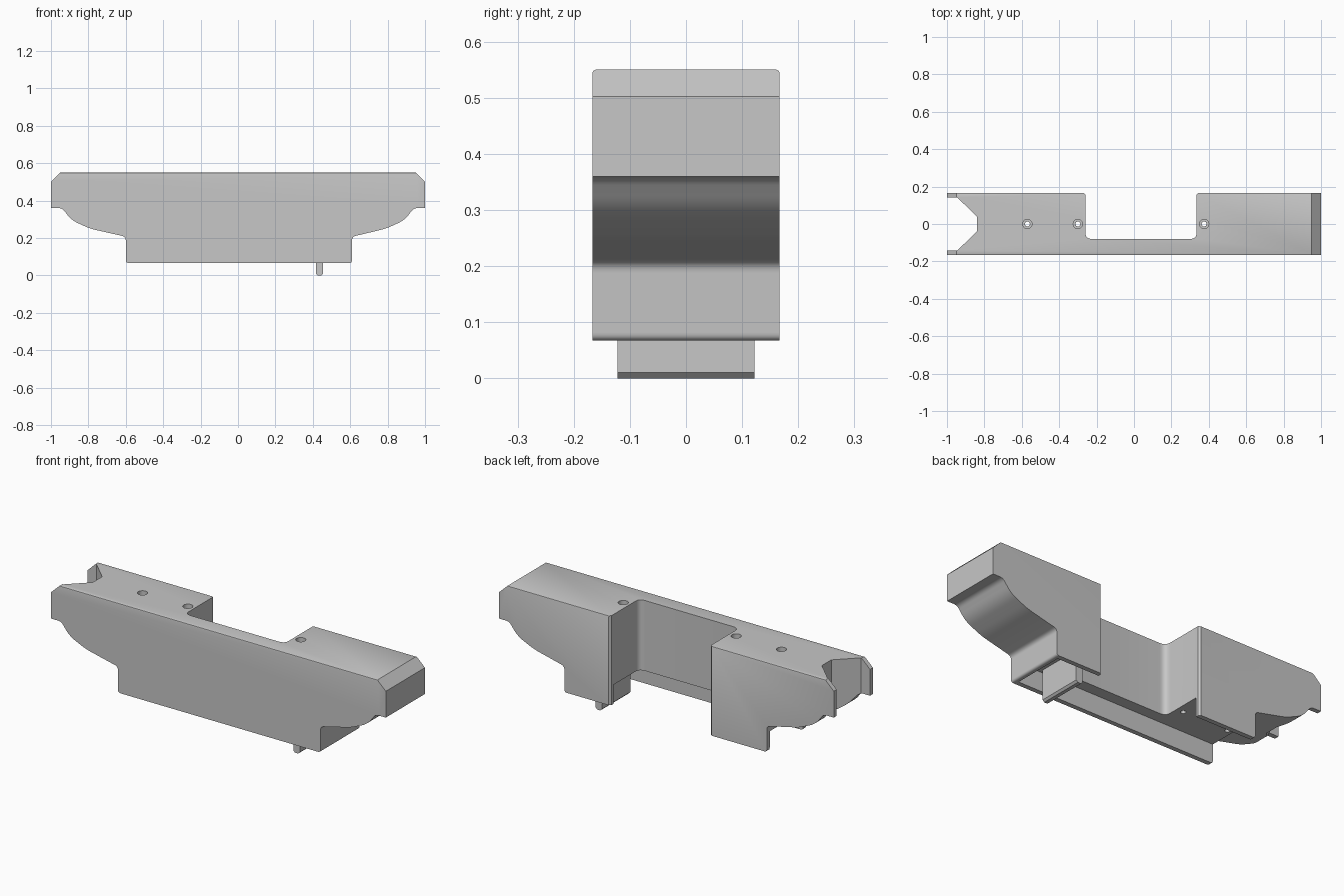
import bpy, bmesh, math
from mathutils import Vector

cube = bpy.data.objects.get("Cube")
if cube:
    bpy.data.objects.remove(cube, do_unlink=True)

grey = bpy.data.materials.new("mid_grey")
grey.use_nodes = True
colour = (0.57, 0.57, 0.57, 1)
grey.diffuse_color = colour
grey.node_tree.nodes["Principled BSDF"].inputs["Base Color"].default_value = colour

HALF_Y, TOP, BASE = 0.167, 0.55, 0.067


def rounded(points, steps=6):
    """Outline from (a, b, radius) corners, rounding each by its radius."""
    out = []
    for i, (a, b, r) in enumerate(points):
        p = Vector((a, b))
        if not r:
            out.append(p)
            continue
        before = Vector(points[i - 1][:2]) - p
        after = Vector(points[(i + 1) % len(points)][:2]) - p
        cut = min(r / math.tan(before.angle(after) / 2),
                  before.length * 0.48, after.length * 0.48)
        s, e = p + before.normalized() * cut, p + after.normalized() * cut
        for k in range(steps + 1):
            t = k / steps
            out.append(s * (1 - t) ** 2 + p * 2 * t * (1 - t) + e * t * t)
    return out


def prism(name, outline, low, high, axis="z"):
    """Extrude an outline along z, or an x-z outline along y."""
    bm = bmesh.new()
    place = (lambda p: (p.x, p.y, low)) if axis == "z" else (lambda p: (p.x, low, p.y))
    face = bm.faces.new([bm.verts.new(place(p)) for p in outline])
    moved = bmesh.ops.extrude_face_region(bm, geom=[face])["geom"]
    shift = (0, 0, high - low) if axis == "z" else (0, high - low, 0)
    bmesh.ops.translate(bm, vec=shift,
                        verts=[g for g in moved if isinstance(g, bmesh.types.BMVert)])
    bmesh.ops.recalc_face_normals(bm, faces=bm.faces)
    return finish(name, bm)


def finish(name, bm):
    mesh = bpy.data.meshes.new(name)
    bm.to_mesh(mesh)
    bm.free()
    mesh.materials.append(grey)
    obj = bpy.data.objects.new(name, mesh)
    bpy.context.collection.objects.link(obj)
    return obj


def cylinder(name, x, radius, low, high):
    bm = bmesh.new()
    bmesh.ops.create_cone(bm, cap_ends=True, segments=32, radius1=radius,
                          radius2=radius, depth=high - low)
    bmesh.ops.translate(bm, verts=bm.verts, vec=(x, 0, (low + high) / 2))
    return finish(name, bm)


def bevel_edges(obj, rule, width, segments):
    bm = bmesh.new()
    bm.from_mesh(obj.data)
    edges = [e for e in bm.edges if rule(e.verts[0].co, e.verts[1].co)]
    bmesh.ops.bevel(bm, geom=edges, offset=width, segments=segments,
                    profile=0.5, affect="EDGES")
    bm.to_mesh(obj.data)
    bm.free()


# Body: side profile with chamfered ends and curved shoulders
def shoulder(foot):
    return [(foot, BASE, 0.015), (foot, 0.207, 0.025), (0.79, 0.25, 0.3),
            (0.89, 0.295, 0.15), (0.94, 0.36, 0.04), (1, 0.36, 0),
            (1, 0.502, 0), (0.95, TOP, 0)]


right_side = shoulder(0.61)
left_side = [(-x, z, r) for x, z, r in reversed(shoulder(0.6))]
body = prism("body", rounded(right_side + left_side), -HALF_Y, HALF_Y, "y")
bevel_edges(body, lambda a, b: min(a.z, b.z) > TOP - 0.001 and abs(a.y - b.y) < 0.001,
            0.006, 2)

# Cutters: rear recess, forked end, underside channel, screw holes
x0, x1, lip = -0.26, 0.335, 0.01
cutters = [
    prism("recess_cutter", rounded([
        (x0 - lip, 0.3, 0), (x0 - lip, HALF_Y, 0), (x0, HALF_Y - lip, 0),
        (x0, -0.08, 0.035), (x1, -0.08, 0.035), (x1, HALF_Y - lip, 0),
        (x1 + lip, HALF_Y, 0), (x1 + lip, 0.3, 0)]), -0.1, 0.7),
    prism("fork_cutter", rounded([
        (-1.1, -0.142, 0), (-0.945, -0.142, 0), (-0.84, -0.04, 0),
        (-0.84, 0.04, 0), (-0.945, 0.142, 0), (-1.1, 0.142, 0)]), -0.1, 0.7),
    prism("channel_cutter", rounded([
        (-0.7, -0.142, 0), (0.585, -0.142, 0), (0.585, 0.142, 0),
        (-0.7, 0.142, 0)]), -0.1, 0.17),
]
for x in (-0.57, -0.3, 0.375):
    cutters.append(cylinder("head_cutter", x, 0.025, TOP - 0.03, 0.7))
    cutters.append(cylinder("bore_cutter", x, 0.013, 0.1, 0.65))

for cutter in cutters:
    cutter.hide_render = True
    mod = body.modifiers.new(cutter.name, "BOOLEAN")
    mod.operation, mod.solver, mod.object = "DIFFERENCE", "EXACT", cutter
bpy.context.view_layer.update()
carved = bpy.data.meshes.new_from_object(
    body.evaluated_get(bpy.context.evaluated_depsgraph_get()))
body.modifiers.clear()
body.data = carved
for cutter in cutters:
    bpy.data.objects.remove(cutter, do_unlink=True)

# Tab hanging below the channel
tab = prism("lower_tab", rounded([
    (0.416, 0.01, 0), (0.426, 0, 0), (0.445, 0, 0), (0.455, 0.01, 0),
    (0.455, 0.175, 0), (0.416, 0.175, 0)]), -0.122, 0.122, "y")

for obj in (body, tab):
    bpy.ops.object.select_all(action="DESELECT")
    obj.select_set(True)
    bpy.context.view_layer.objects.active = obj
    bpy.ops.object.shade_smooth_by_angle(angle=math.radians(28))
